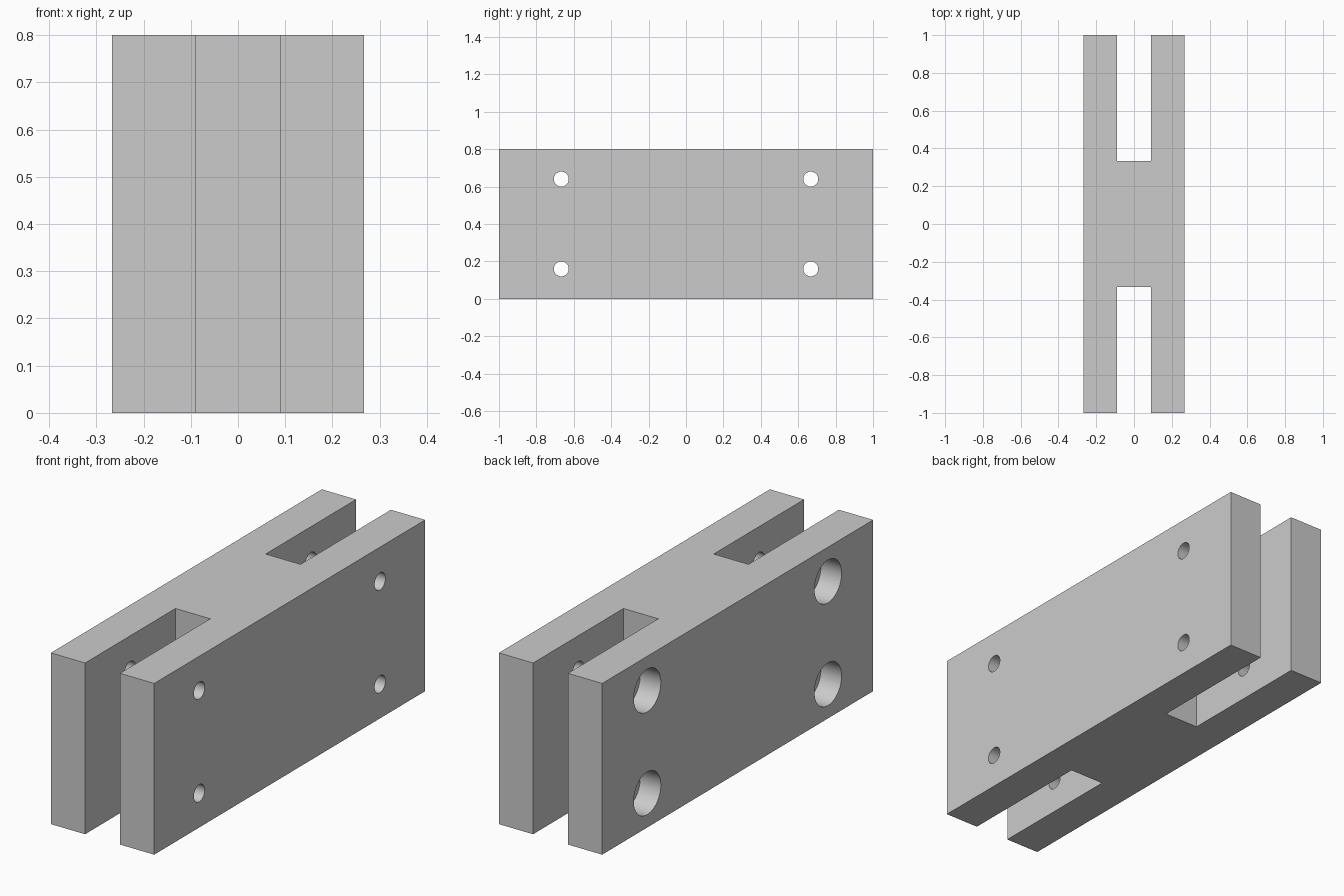
import bpy
import bmesh
from math import pi, radians
from mathutils import Matrix, Vector

cube = bpy.data.objects.get("Cube")
if cube:
    bpy.data.objects.remove(cube, do_unlink=True)

# Overall sizes
HALF_W, HALF_L, HEIGHT = 0.267, 1.0, 0.8
SLOT_HALF, WEB_HALF = 0.09, 0.333
BOLT_R, BORE_R, BORE_DEPTH = 0.04, 0.1, 0.107

grey = bpy.data.materials.new("plain_grey")
grey.use_nodes = True
colour = (0.6, 0.6, 0.6, 1)
grey.diffuse_color = colour
grey.node_tree.nodes["Principled BSDF"].inputs["Base Color"].default_value = colour


def make_object(name, bm):
    bmesh.ops.recalc_face_normals(bm, faces=bm.faces)
    mesh = bpy.data.meshes.new(name)
    bm.to_mesh(mesh)
    bm.free()
    obj = bpy.data.objects.new(name, mesh)
    mesh.materials.append(grey)
    bpy.context.collection.objects.link(obj)
    return obj


def add_cylinder(bm, radius, x0, x1, y, z):
    """Cylinder along x between x0 and x1."""
    place = Matrix.Translation(((x0 + x1) / 2, y, z)) @ Matrix.Rotation(pi / 2, 4, "Y")
    bmesh.ops.create_cone(bm, cap_ends=True, segments=48, radius1=radius,
                          radius2=radius, depth=x1 - x0, matrix=place)


# H-shaped block: one quarter outline mirrored around, then extruded upward
quarter = [(SLOT_HALF, WEB_HALF), (SLOT_HALF, HALF_L), (HALF_W, HALF_L)]
right_half = quarter + [(x, -y) for x, y in reversed(quarter)]
outline = right_half + [(-x, -y) for x, y in right_half]
bm = bmesh.new()
base = bm.faces.new([bm.verts.new((x, y, 0)) for x, y in outline])
extruded = bmesh.ops.extrude_face_region(bm, geom=[base], use_keep_orig=True)
top = [v for v in extruded["geom"] if isinstance(v, bmesh.types.BMVert)]
bmesh.ops.translate(bm, verts=top, vec=Vector((0, 0, HEIGHT)))
block = make_object("slotted_block", bm)

# Four bolt holes through both plates, counterbored on the -x side
bolt_bm, bore_bm = bmesh.new(), bmesh.new()
for y in (-0.667, 0.667):
    for z in (0.16, 0.64):
        add_cylinder(bolt_bm, BOLT_R, -0.4, 0.4, y, z)
        add_cylinder(bore_bm, BORE_R, -0.4, -HALF_W + BORE_DEPTH, y, z)

bpy.context.view_layer.objects.active = block
for name, cutter_bm in (("bolt_hole_cutter", bolt_bm), ("counterbore_cutter", bore_bm)):
    cutter = make_object(name, cutter_bm)
    cutter.hide_render = True
    mod = block.modifiers.new(name, "BOOLEAN")
    mod.operation = "DIFFERENCE"
    mod.solver = "EXACT"
    mod.object = cutter
    bpy.ops.object.modifier_apply(modifier=mod.name)
    bpy.data.objects.remove(cutter, do_unlink=True)

# Smooth hole walls, crisp block edges
bpy.ops.object.select_all(action="DESELECT")
block.select_set(True)
bpy.ops.object.shade_smooth_by_angle(angle=radians(30))
